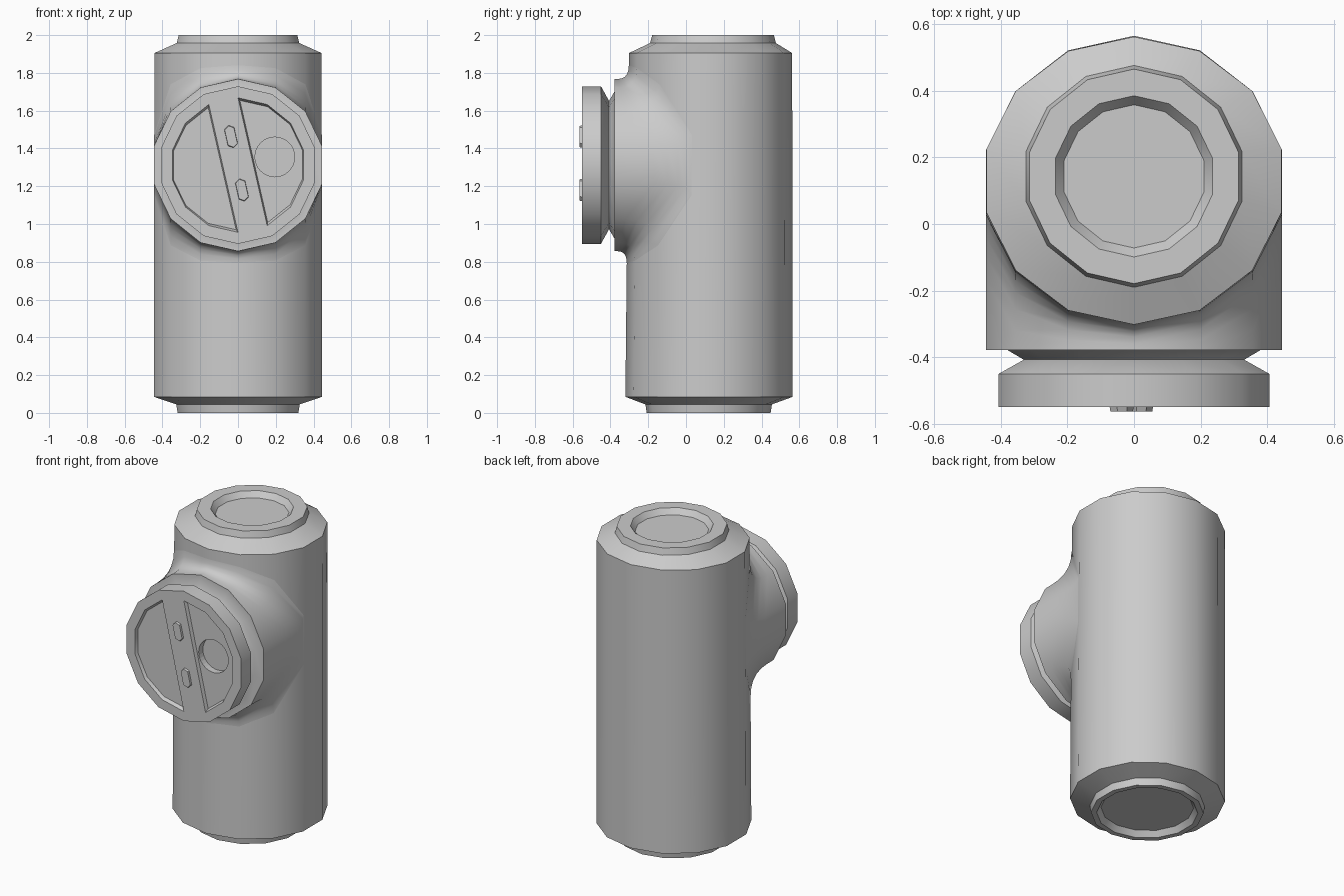
import bpy, bmesh, math
from mathutils import Vector, Matrix

if "Cube" in bpy.data.objects:
    bpy.data.objects.remove(bpy.data.objects["Cube"])

N = 14                       # sides of every low-poly ring
ZC = 1.312                   # height of the side branch axis
STEP = 2 * math.pi / N


def finish(name, bm, smooth=True):
    bmesh.ops.recalc_face_normals(bm, faces=bm.faces[:])
    me = bpy.data.meshes.new(name)
    bm.to_mesh(me)
    bm.free()
    ob = bpy.data.objects.new(name, me)
    bpy.context.collection.objects.link(ob)
    if smooth:
        bpy.ops.object.select_all(action='DESELECT')
        ob.select_set(True)
        bpy.context.view_layer.objects.active = ob
        bpy.ops.object.shade_smooth_by_angle(angle=math.radians(32))
    return ob


def bridge(bm, rings):
    for a, b in zip(rings, rings[1:]):
        n = len(a)
        for i in range(n):
            j = (i + 1) % n
            bm.faces.new((a[i], a[j], b[j], b[i]))


def ring_z(bm, z, cy, rx, ry):
    return [bm.verts.new((rx * math.sin(i * STEP), cy - ry * math.cos(i * STEP), z))
            for i in range(N)]


def ring_y(bm, r, y):
    return [bm.verts.new((r * math.sin(i * STEP), y, ZC + r * math.cos(i * STEP)))
            for i in range(N)]


def body_at(z):
    t = (z - 0.085) / 1.82
    return 0.122 + 0.008 * t, 0.443 - 0.011 * t


# Main vertical pipe with bevelled ends, collars and shallow recesses
bm = bmesh.new()
c0, r0 = body_at(0.085)
c1, r1 = body_at(1.905)
profile = [(0.035, 0.12, 0.27, 0.27), (0, 0.12, 0.295, 0.295),
           (0, 0.12, 0.328, 0.328), (0.045, 0.12, 0.335, 0.335),
           (0.085, c0, 0.456, r0), (1.905, c1, 0.454, r1),
           (1.958, 0.143, 0.333, 0.333), (2.0, 0.143, 0.322, 0.322),
           (2.0, 0.143, 0.242, 0.242), (1.965, 0.143, 0.215, 0.215)]
rings = [ring_z(bm, *p) for p in profile]
bridge(bm, rings)
bm.faces.new(rings[0])
bm.faces.new(rings[-1])
finish("main_pipe", bm)

# Side branch, filleted into the pipe along the intersection curve
bm = bmesh.new()
RB = 0.456
rings = [ring_y(bm, 0.335, -0.41), ring_y(bm, 0.39, -0.378), ring_y(bm, RB, -0.378)]
SEG = 5
fillet = [[] for _ in range(SEG + 1)]
for i in range(N):
    s, c = math.sin(i * STEP), math.cos(i * STEP)
    x, z = RB * s, ZC + RB * c
    front = math.sqrt(max(0, 1 - s * s))

    def on_pipe(zz):
        cy, ry = body_at(zz)
        return Vector((x, cy - ry * front, zz))

    corner = on_pipe(z)
    f = min(0.2, 0.75 * (corner.y + 0.378))
    start = corner - Vector((0, f, 0))
    end = on_pipe(z + f * c * 1.3)
    for k in range(SEG + 1):
        t = k / SEG
        p = start * (1 - t) ** 2 + corner * 2 * t * (1 - t) + end * t * t
        fillet[k].append(bm.verts.new(p))
rings += fillet
bridge(bm, rings)
finish("side_branch", bm)

# Round cap with a diagonal bar between two sunken panels
bm = bmesh.new()
rings = [ring_y(bm, 0.335, -0.405), ring_y(bm, 0.417, -0.45),
         ring_y(bm, 0.417, -0.55), ring_y(bm, 0.356, -0.55)]
bridge(bm, rings)
bm.faces.new(rings[0])
rim = rings[-1]
for panel in (rim[:7], rim[7:]):
    mid = sum((v.co for v in panel), Vector()) / 7
    floor = []
    for v in panel:
        p = mid + (v.co - mid) * 0.955
        p.y = -0.528
        floor.append(bm.verts.new(p))
    bridge(bm, [panel, floor])
    bm.faces.new(floor)
bm.faces.new((rim[0], rim[6], rim[7], rim[13]))
cap = finish("branch_cap", bm)

# Round hole in the right panel
bm = bmesh.new()
bmesh.ops.create_cone(bm, cap_ends=True, segments=32, radius1=0.105, radius2=0.105, depth=0.1,
                      matrix=Matrix.Translation((0.195, -0.535, 1.355))
                      @ Matrix.Rotation(math.pi / 2, 4, 'X'))
cutter = finish("hole_cutter", bm, False)
mod = cap.modifiers.new("hole", 'BOOLEAN')
mod.operation = 'DIFFERENCE'
mod.solver = 'EXACT'
mod.object = cutter
bpy.context.view_layer.objects.active = cap
bpy.ops.object.modifier_apply(modifier="hole")
bpy.data.objects.remove(cutter)

# Two raised elongated studs on the bar
tilt = math.pi / N
outline = [(0, 0.064), (0.028, 0.046), (0.028, -0.046),
           (0, -0.064), (-0.028, -0.046), (-0.028, 0.046)]
for name, cx, cz in (("upper_stud", -0.037, 1.463), ("lower_stud", 0.021, 1.18)):
    bm = bmesh.new()
    loops = []
    for y, k in ((-0.54, 1), (-0.563, 0.9)):
        loops.append([bm.verts.new((cx + k * (u * math.cos(tilt) - w * math.sin(tilt)), y,
                                    cz + k * (u * math.sin(tilt) + w * math.cos(tilt))))
                      for u, w in outline])
    bridge(bm, loops)
    bm.faces.new(loops[0])
    bm.faces.new(loops[1])
    finish(name, bm, False)
